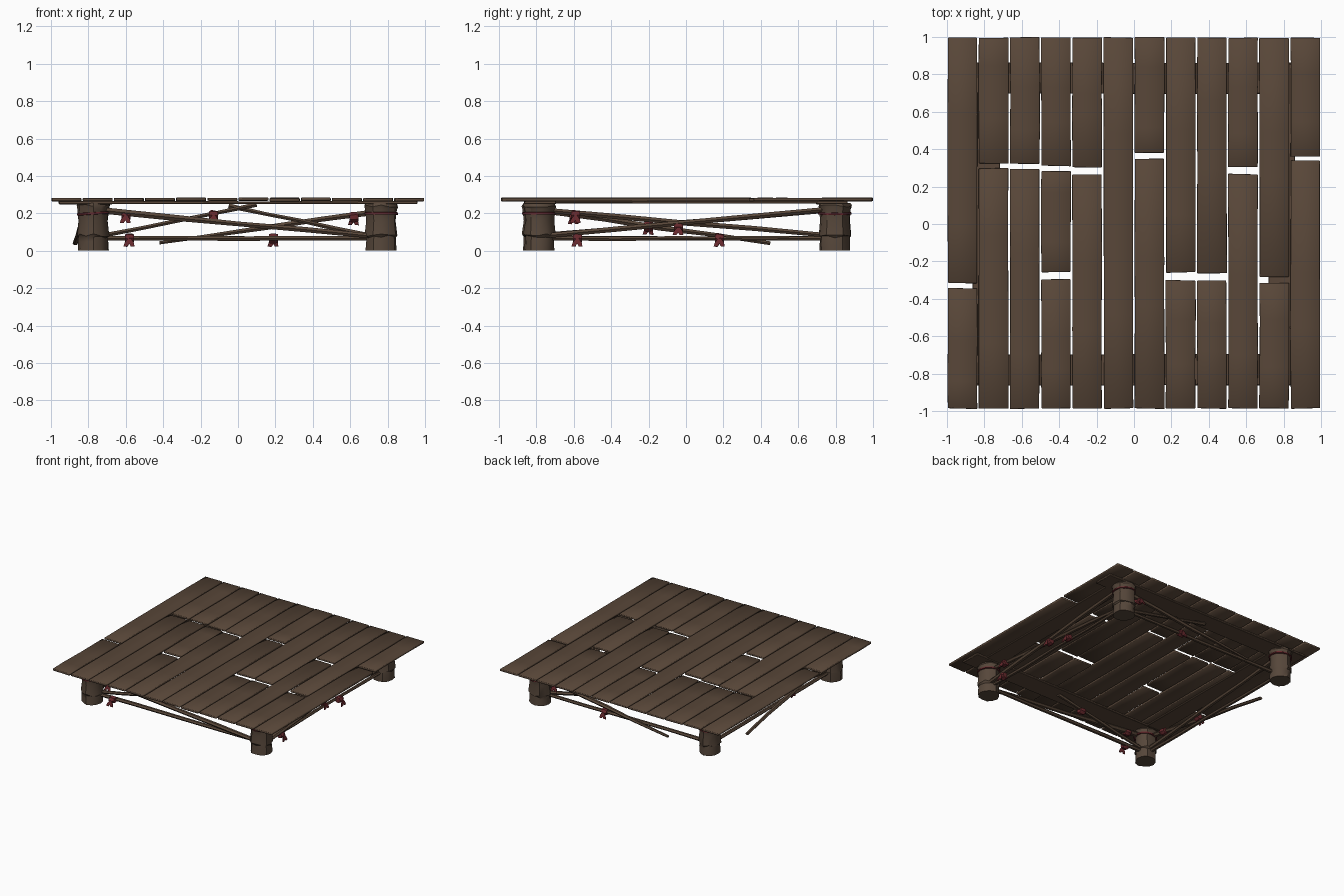
import bpy, bmesh, math, random
from mathutils import Vector

if "Cube" in bpy.data.objects:
    bpy.data.objects.remove(bpy.data.objects["Cube"])

random.seed(7)


def material(name, rgb):
    m = bpy.data.materials.new(name)
    m.diffuse_color = (*rgb, 1)
    m.use_nodes = True
    m.node_tree.nodes["Principled BSDF"].inputs["Base Color"].default_value = m.diffuse_color
    return m


WOOD = material("weathered_wood", (0.098, 0.062, 0.040))
BARK = material("post_wood", (0.094, 0.063, 0.043))
CLOTH = material("dark_red_cloth", (0.135, 0.022, 0.026))


def finish(name, bm, mat, angle=None):
    bmesh.ops.recalc_face_normals(bm, faces=bm.faces)
    me = bpy.data.meshes.new(name)
    bm.to_mesh(me)
    bm.free()
    me.materials.append(mat)
    ob = bpy.data.objects.new(name, me)
    bpy.context.collection.objects.link(ob)
    if angle is not None:
        bpy.ops.object.select_all(action='DESELECT')
        ob.select_set(True)
        bpy.context.view_layer.objects.active = ob
        bpy.ops.object.shade_smooth_by_angle(angle=math.radians(angle))
    return ob


def jit(a):
    return random.uniform(-a, a)


def tube(bm, rings):
    """Skin a list of vertex-position rings and cap both ends."""
    vs = [[bm.verts.new(p) for p in ring] for ring in rings]
    n = len(vs[0])
    for a, b in zip(vs, vs[1:]):
        for i in range(n):
            bm.faces.new((a[i], a[(i + 1) % n], b[(i + 1) % n], b[i]))
    bm.faces.new(vs[0][::-1])
    bm.faces.new(vs[-1])


# Deck planks: rough board with worn edges
def plank(name, x0, x1, y0, y1, z0, z1, along_x=False, angle=80):
    bm = bmesh.new()
    n = 3
    rings = []
    for i in range(n + 1):
        end = i in (0, n)
        y = y0 + (y1 - y0) * i / n + (0 if end else jit(0.12) * (y1 - y0))
        xa, xb = x0 + abs(jit(0.004)), x1 - abs(jit(0.004))
        s = 1 if i == 0 else -1
        ya, yb = [y + (s * abs(jit(0.006)) if end else 0) for _ in "ab"]
        dz = -abs(jit(0.002))
        ring = [(xa, ya, z0 - dz), (xb, yb, z0 - dz), (xb, yb, z1 + dz), (xa, ya, z1 + dz)]
        if along_x:
            ring = [(p[1], p[0], p[2]) for p in ring]
        rings.append(ring)
    tube(bm, rings)
    bmesh.ops.recalc_face_normals(bm, faces=bm.faces)
    sharp = [e for e in bm.edges if e.calc_face_angle(0) > 0.8]
    bmesh.ops.bevel(bm, geom=sharp, offset=0.003, segments=1, affect='EDGES')
    bmesh.ops.triangulate(bm, faces=bm.faces)
    return finish(name, bm, WOOD, angle)


# Breaks in each of the twelve plank columns: (gap middle, gap width)
BREAKS = [[(-0.33, .02)], [(0.31, .02)], [(0.308, .018)], [(-0.275, .03), (0.297, .022)],
          [(0.285, .03)], [], [(0.365, .03)], [(-0.28, .036)], [(-0.285, .032)],
          [(0.285, .03)], [(-0.30, .026)], [(0.35, .014)]]
for c, breaks in enumerate(BREAKS):
    x0 = -1 + c / 6
    start = -0.99
    for mid, gap in breaks + [(1.0, 0.0)]:
        lift = jit(0.002)
        plank("deck_plank", x0 + 0.002, x0 + 1 / 6 - 0.003, start, mid - gap / 2,
              0.265 + lift, 0.283 + lift)
        start = mid + gap / 2

# Bearer boards under the deck
for s in (-1, 1):
    plank("cross_bearer", s * 0.78 - 0.085, s * 0.78 + 0.085, -0.96, 0.96, 0.248, 0.266, True, 40)
    plank("long_bearer", s * 0.79 - 0.075, s * 0.79 + 0.075, -0.86, 0.86, 0.252, 0.267, False, 40)


# Corner posts with flared rims, each bound by a cord
def post(cx, cy):
    n = 12
    profile = [(0, .080), (.05, .079), (.075, .077), (.083, .086), (.16, .077),
               (.225, .083), (.24, .088), (.254, .080)]
    wob = [jit(0.004) for _ in range(n)]
    rings = []
    for k, (z, r) in enumerate(profile):
        ring = []
        for i in range(n):
            a = math.tau * i / n
            rr = r + wob[i] + jit(0.002)
            zz = z + (jit(0.008) if 2 <= k <= 6 and k != 4 else 0)
            ring.append((cx + rr * math.cos(a), cy + rr * math.sin(a), zz))
        rings.append(ring)
    bm = bmesh.new()
    tube(bm, rings)
    finish("corner_post", bm, BARK, 35)

    bm = bmesh.new()
    tilt = jit(0.08)
    sect = [(.078, -.007), (.090, -.005), (.090, .005), (.078, .007)]
    loops = []
    for i in range(n):
        a = math.tau * i / n
        loops.append([bm.verts.new((cx + r * math.cos(a), cy + r * math.sin(a),
                                    0.2 + h + tilt * r * math.cos(a))) for r, h in sect])
    for i in range(n):
        a, b = loops[i], loops[(i + 1) % n]
        for j in range(4):
            bm.faces.new((a[j], b[j], b[(j + 1) % 4], a[(j + 1) % 4]))
    finish("post_binding", bm, CLOTH, 35)


for x in (-0.772, 0.766):
    for y in (-0.787, 0.795):
        post(x, y)

# Each side maps (along, outward, height) to world space
SIDES = {"front": lambda u, d, z: Vector((u, -d, z)),
         "back": lambda u, d, z: Vector((u, d, z)),
         "right": lambda u, d, z: Vector((d, u, z)),
         "left": lambda u, d, z: Vector((-d, u, z))}


# Rough poles lashed between posts
def pole(name, side, a, b, r0, r1):
    a, b = SIDES[side](*a), SIDES[side](*b)
    axis = (b - a).normalized()
    across = axis.cross(Vector((0, 0, 1))).normalized()
    up = across.cross(axis)
    rings = []
    for i in range(5):
        t = i / 4
        r = r0 + (r1 - r0) * t + jit(0.002)
        c = a.lerp(b, t) + (up * jit(.003) + across * jit(.005) if 0 < i < 4 else Vector())
        rings.append([c + r * (1.25 * across * math.cos(k * math.tau / 6) +
                               up * math.sin(k * math.tau / 6)) for k in range(6)])
    bm = bmesh.new()
    tube(bm, rings)
    finish(name, bm, WOOD, 35)


for side in SIDES:
    pole("lower_rail", side, (-0.73, .775, .066), (0.73, .775, .066), .013, .012)

BRACES = {
    "front": [((-.72, .80, .215), (.72, .80, .078), .018, .014),
              ((-.72, .765, .082), (.10, .765, .247), .014, .013)],
    "back": [((.72, .80, .205), (-.42, .83, .042), .018, .010),
             ((.72, .765, .078), (-.05, .765, .24), .014, .013)],
    "right": [((-.73, .80, .082), (.73, .80, .220), .017, .015),
              ((-.73, .765, .215), (.73, .765, .085), .016, .014)],
    "left": [((-.73, .80, .21), (.45, .87, .040), .018, .012),
             ((-.73, .765, .085), (.73, .765, .215), .015, .015)]}
for side, braces in BRACES.items():
    for b in braces:
        pole("diagonal_brace", side, *b)


# Cloth ties: a wrap around the pole and two ragged hanging tails
def tie(side, u, z, d=0.795):
    place = SIDES[side]
    bm = bmesh.new()
    rings = []
    for du, r in ((-.024, .022), (-.012, .028), (.012, .026), (.024, .021)):
        rings.append([place(u + du, d + (r + .004) * math.cos(k * math.tau / 7),
                            z + r * math.sin(k * math.tau / 7) + jit(.003)) for k in range(7)])
    tube(bm, rings)
    for lean in (-.022, .016):
        rings = []
        for t, w in ((0, .008), (.5, .014), (1, .010)):
            cu, cz, cd = u + lean * t, z - .042 * t, d + .028 + .010 * t
            rings.append([place(cu - w, cd, cz), place(cu + w, cd, cz + jit(.005)),
                          place(cu + w, cd + .005, cz), place(cu - w, cd + .005, cz)])
        tube(bm, rings)
    finish("cloth_tie", bm, CLOTH, 30)


for spot in [("front", -.60, .19), ("front", -.58, .066), ("front", -.13, .19, .77),
             ("back", .62, .18), ("back", .19, .066, .775), ("right", -.59, .19, .775),
             ("right", -.58, .066), ("right", -.04, .125), ("right", .18, .066),
             ("left", -.20, .13), ("left", -.60, .185)]:
    tie(*spot)
